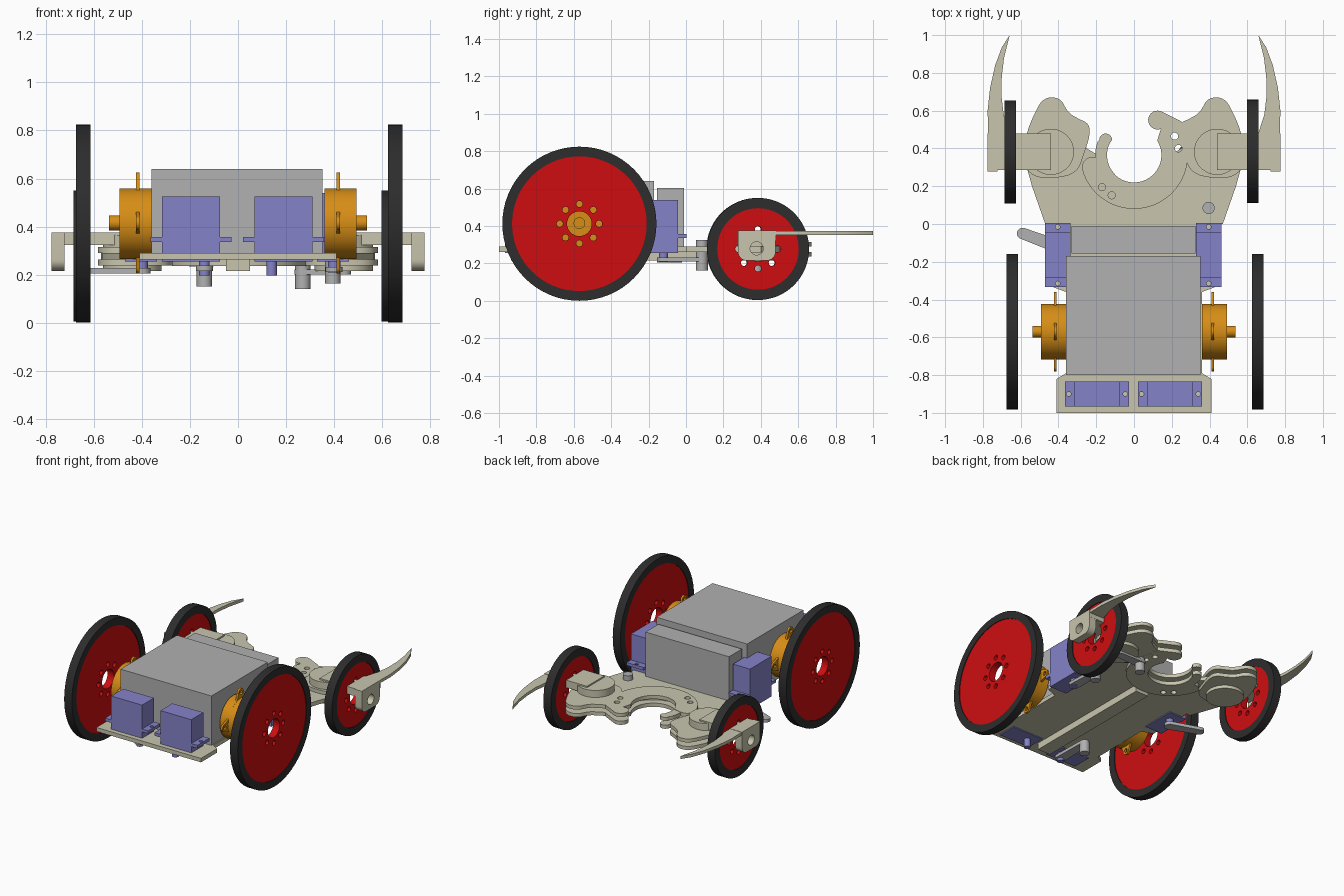
import bpy, bmesh, math
from mathutils import Matrix

if "Cube" in bpy.data.objects:
    bpy.data.objects.remove(bpy.data.objects["Cube"])


def material(name, rgb):
    m = bpy.data.materials.new(name)
    m.diffuse_color = (*rgb, 1)
    m.use_nodes = True
    m.node_tree.nodes["Principled BSDF"].inputs["Base Color"].default_value = m.diffuse_color
    return m


BEIGE = material("beige", (0.58, 0.56, 0.42))
RED = material("red", (0.62, 0.004, 0.005))
BLACK = material("black", (0.026, 0.026, 0.026))
GRAY = material("gray", (0.44, 0.44, 0.44))
BLUE = material("blue", (0.235, 0.225, 0.58))
ORANGE = material("orange", (0.68, 0.27, 0.008))
SIDEWAYS = Matrix(((0, 0, 1), (1, 0, 0), (0, 1, 0))).to_4x4()  # profile (y, z), depth x


def circle(cx, cy, r, n=32):
    return [(cx + r * math.cos(2 * math.pi * i / n), cy + r * math.sin(2 * math.pi * i / n)) for i in range(n)]


def arc(cx, cy, r, a0, a1, n=32):
    angles = [math.radians(a0 + (a1 - a0) * i / n) for i in range(n + 1)]
    return [(cx + r * math.cos(a), cy + r * math.sin(a)) for a in angles]


def smooth(pts, steps=2):
    """Corner cutting of a closed outline."""
    for _ in range(steps):
        out = []
        for (ax, ay), (bx, by) in zip(pts, pts[1:] + pts[:1]):
            out += [(ax * .75 + bx * .25, ay * .75 + by * .25), (ax * .25 + bx * .75, ay * .25 + by * .75)]
        pts = out
    return pts


def flip(pts, s):
    return [(s * x, y) for x, y in pts]


def plate(name, loops, d0, d1, mat, sideways=False):
    """Extrude outline loops (inner loops are holes) from depth d0 to d1."""
    cu = bpy.data.curves.new(name, 'CURVE')
    cu.dimensions, cu.fill_mode, cu.extrude = '2D', 'BOTH', abs(d1 - d0) / 2
    for pts in loops:
        sp = cu.splines.new('POLY')
        sp.points.add(len(pts) - 1)
        for p, (x, y) in zip(sp.points, pts):
            p.co = (x, y, 0, 1)
        sp.use_cyclic_u = True
    tmp = bpy.data.objects.new(name, cu)
    bpy.context.collection.objects.link(tmp)
    dg = bpy.context.evaluated_depsgraph_get()
    me = bpy.data.meshes.new_from_object(tmp.evaluated_get(dg))
    bpy.data.objects.remove(tmp)
    me.transform(Matrix.Translation((0, 0, (d0 + d1) / 2)))
    if sideways:
        me.transform(SIDEWAYS)
    bm = bmesh.new()
    bm.from_mesh(me)
    bmesh.ops.remove_doubles(bm, verts=bm.verts, dist=1e-5)
    bmesh.ops.recalc_face_normals(bm, faces=bm.faces)
    bm.to_mesh(me)
    bm.free()
    me.materials.clear()
    me.materials.append(mat)
    ob = bpy.data.objects.new(name, me)
    bpy.context.collection.objects.link(ob)
    bpy.ops.object.select_all(action='DESELECT')
    ob.select_set(True)
    bpy.context.view_layer.objects.active = ob
    bpy.ops.object.shade_smooth_by_angle(angle=math.radians(30))
    return ob


def box(name, x0, x1, y0, y1, z0, z1, mat):
    return plate(name, [[(x0, y0), (x1, y0), (x1, y1), (x0, y1)]], z0, z1, mat)


def wheel(name, x, y, z, r, rim):
    plate(name + "_tire", [circle(y, z, r, 64), circle(y, z, rim, 64)], x - .03, x + .03, BLACK, True)
    holes = [circle(y + .105 * math.cos(i * math.pi / 4), z + .105 * math.sin(i * math.pi / 4), .017, 16)
             for i in range(8)]
    plate(name + "_disc", [circle(y, z, rim, 64), circle(y, z, .066)] + holes, x - .025, x + .025, RED, True)


def servo(name, x, y, top, along_x):
    def rect(l, w):
        a, b = (l, w) if along_x else (w, l)
        return [(x - a, y - b), (x + a, y - b), (x + a, y + b), (x - a, y + b)]
    ends = [(x + d, y) if along_x else (x, y + d) for d in (-.15, .15)]
    plate(name + "_body", [rect(.121, .067)], .255, top, BLUE)
    plate(name + "_flange", [rect(.169, .067)] + [circle(*e, .012, 16) for e in ends], .335, .356, BLUE)


# Wheels
wheel("front_wheel_left", -.645, -.57, .412, .412, .36)
wheel("front_wheel_right", .655, -.57, .412, .412, .36)
wheel("rear_wheel_left", -.655, .382, .277, .273, .218)
wheel("rear_wheel_right", .628, .385, .277, .273, .218)

# Drive motors with four-eared flanges
for s, side in ((-1, "left"), (1, "right")):
    ears, holes = [], []
    for i in range(4):
        a = 90 * i
        ex, ey = -.57 + .182 * math.cos(math.radians(a)), .415 + .182 * math.sin(math.radians(a))
        ears += arc(ex, ey, .028, a - 90, a + 90, 10)
        ears += arc(-.57, .415, .145, a + 18, a + 72, 8)
        holes.append(circle(ex, ey, .014, 12))
    plate("motor_flange_" + side, [ears] + holes, s * .41, s * .424, ORANGE, True)
    plate("motor_body_" + side, [circle(-.57, .412, .147, 48)], s * .36, s * .493, ORANGE, True)
    plate("motor_shaft_" + side, [circle(-.57, .415, .031)], s * .49, s * .538, ORANGE, True)

# Chassis plate with a round notch at the back
half = [(.41, -1), (.41, -.82), (.36, -.79), (.36, -.36), (.44, -.33), (.44, 0), (.47, 0), (.505, .1),
        (.54, .2), (.565, .29), (.57, .4), (.5, .47), (.3, .47), (.25, .4)]
notch = arc(0, .37, .2, 0, -180, 24)
plate("chassis_plate", [half + notch + flip(half[::-1], -1)], .262, .29, BEIGE)
box("chassis_beam", -.05, .05, -.9, .08, .215, .263, BEIGE)

# Electronics boxes
box("battery_box", -.36, .352, -.8, -.17, .285, .64, GRAY)
box("control_box", -.33, .325, -.155, -.01, .285, .603, GRAY)

# Servos and their output shafts
for s, side in ((-1, "left"), (1, "right")):
    servo("front_servo_" + side, s * .193 - .003, -.9, .525, True)
    servo("side_servo_" + side, s * .4 - .004, -.165, .54, False)
    plate("front_servo_shaft_" + side, [circle(s * .14, -.9, .022)], .197, .26, BLUE)
    plate("side_servo_shaft_" + side, [circle(s * .4, -.12, .025)], .208, .26, BLUE)


# Servo horns with pins on the underside
def horn(name, ax, ay, bx, by, z):
    a = math.degrees(math.atan2(by - ay, bx - ax))
    outline = arc(ax, ay, .035, a + 90, a + 270, 12) + arc(bx, by, .03, a - 90, a + 90, 12)
    plate(name, [outline], z, z + .022, GRAY)


horn("front_horn", -.14, -.9, -.14, -.66, .215)
horn("side_horn_left", -.4, -.12, -.59, -.05, .205)
horn("side_horn_right", .4, -.12, .395, .085, .21)
horn("jaw_horn", .27, .38, .44, .385, .2)
for i, (x, y, z0, z1) in enumerate([(-.14, -.66, .15, .225), (.27, .38, .14, .24), (.395, .085, .163, .325)]):
    plate(f"pin_{i + 1}", [circle(x, y, .032)], z0, z1, GRAY)

# Outer claws, wheel arms, axle brackets and tusks
claw = [(.3, .27), (.265, .37), (.235, .46), (.235, .53), (.3, .56), (.35, .59), (.39, .67), (.48, .67),
        (.53, .58), (.57, .48), (.59, .33), (.54, .25), (.42, .24)]
tusk = [(.655, .47), (.69, .58), (.702, .68), (.70, .78), (.688, .88), (.658, 1), (.70, .935), (.735, .84),
        (.762, .72), (.775, .6), (.772, .47)]
bracket = arc(.325, .262, .047, 180, 270, 8) + arc(.432, .262, .047, 270, 360, 8) + [(.479, .375), (.278, .375)]
for s, side in ((-1, "left"), (1, "right")):
    for z, layer in ((.29, "upper"), (.237, "lower")):
        plate(f"claw_{layer}_{side}", [smooth(flip(claw, s))], z, z + .025, BEIGE)
    plate("pivot_disc_" + side, [circle(s * .44, .382, .122, 48)], .215, .365, BEIGE)
    x0, x1 = sorted((s * .44, s * .776))
    box("wheel_arm_" + side, x0, x1, .285, .48, .322, .375, BEIGE)
    plate("axle_bracket_" + side, [bracket, circle(.378, .28, .035)], s * .722, s * .776, BEIGE, True)
    plate("tusk_" + side, [flip(tusk, s)], .352, .373, BEIGE)

# Gripper jaws around the notch, as two stacked layers
jaw = (arc(0, .365, .285, 200, 385, 40) + arc(.215, .5, .055, 0, 60, 6) + arc(.125, .55, .05, 60, 290, 16)
       + arc(0, .365, .145, 392, 190, 40) + arc(-.22, .3, .055, 70, 200, 10))
bolt_holes = [circle(x, y, .019, 20) for x, y in ((.215, .465), (.235, .4), (-.17, .195), (-.118, .152))]
hook = arc(0, .365, .205, 225, 160, 16) + arc(-.15, .445, .034, 180, 0, 10) + arc(0, .365, .143, 155, 225, 16)
for z, layer in ((.291, "upper"), (.236, "lower")):
    plate("jaw_" + layer, [jaw] + bolt_holes, z, z + .026, BEIGE)
    plate("hook_" + layer, [hook], z - .002, z + .024, BEIGE)
